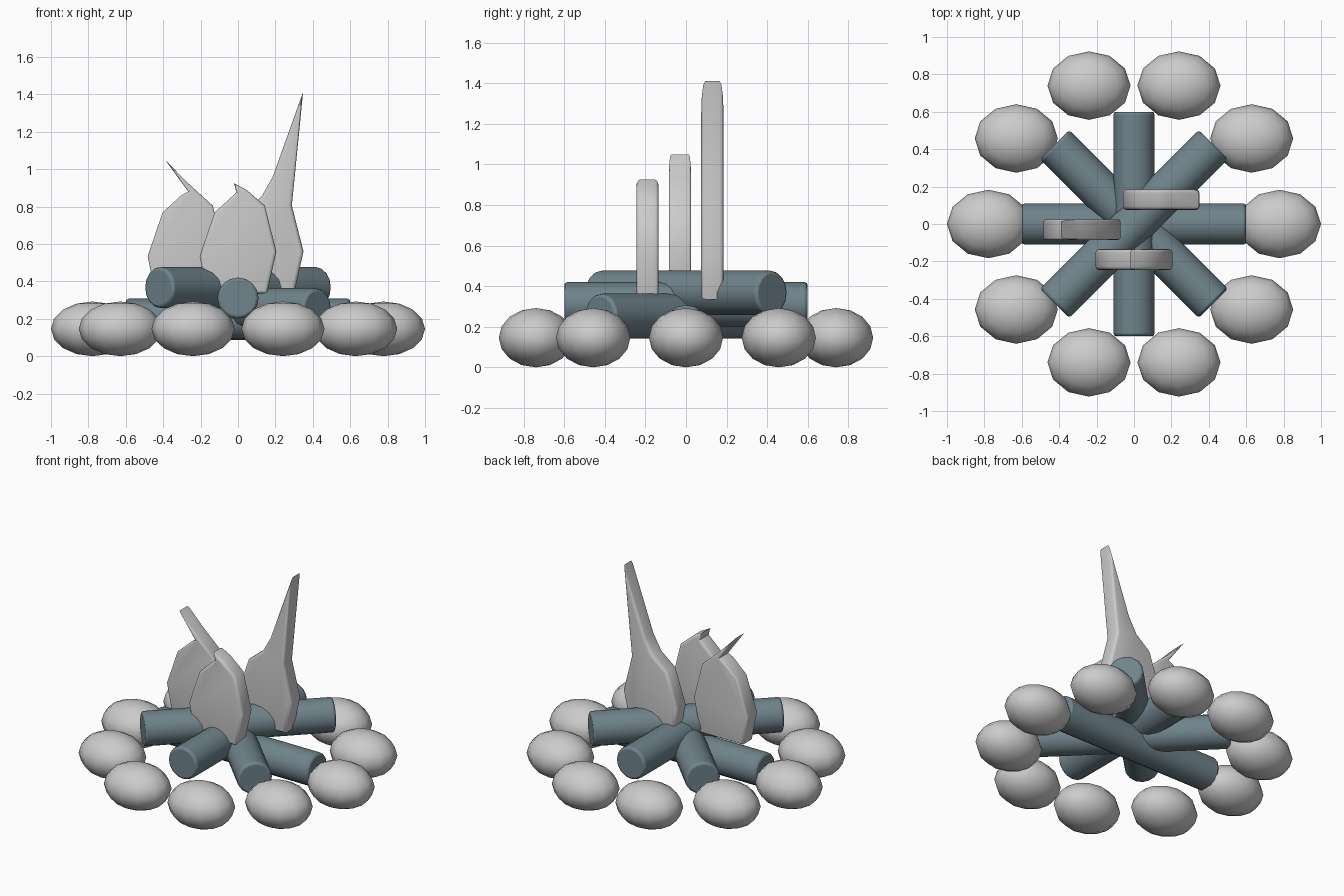
import bpy, bmesh, math

if "Cube" in bpy.data.objects:
    bpy.data.objects.remove(bpy.data.objects["Cube"])

wood = bpy.data.materials.new("wood")
wood.diffuse_color = (0.16, 0.23, 0.26, 1)
wood.use_nodes = True
wood.node_tree.nodes["Principled BSDF"].inputs["Base Color"].default_value = wood.diffuse_color


def smooth(ob, angle):
    bpy.ops.object.select_all(action='DESELECT')
    ob.select_set(True)
    bpy.context.view_layer.objects.active = ob
    bpy.ops.object.shade_smooth_by_angle(angle=math.radians(angle))


# ring of flattened stones
for i in range(10):
    a = i * math.tau / 10
    bpy.ops.mesh.primitive_uv_sphere_add(
        segments=12, ring_count=8, radius=1,
        location=(0.778 * math.cos(a), 0.778 * math.sin(a), 0.146))
    stone = bpy.context.object
    stone.name = f"stone_{i + 1}"
    stone.scale = (0.222, 0.183, 0.146)
    bpy.ops.object.transform_apply(location=False, rotation=False, scale=True)
    smooth(stone, 60)

# four crossed logs, each stacked a little higher: (angle, height)
for i, (deg, z) in enumerate([(0, 0.197), (-45, 0.253), (90, 0.31), (45, 0.367)]):
    bpy.ops.mesh.primitive_cylinder_add(
        vertices=16, radius=0.11, depth=1.2, location=(0, 0, z),
        rotation=(0, math.pi / 2, math.radians(deg)))
    log = bpy.context.object
    log.name = f"log_{i + 1}"
    log.data.materials.append(wood)
    bev = log.modifiers.new("rounded_ends", 'BEVEL')
    bev.width = 0.015
    bev.segments = 2
    bev.limit_method = 'ANGLE'
    bev.angle_limit = math.radians(50)
    smooth(log, 40)


# flame: flat leaf body shared by all, with its own tip (left root, tip, right root)
def flame(name, x, y, tip):
    outline = [(-0.165, 0.335), (0.155, 0.335), (0.205, 0.56), (0.143, 0.805)]
    outline += tip[::-1] + [(-0.125, 0.768), (-0.205, 0.535)]
    bm = bmesh.new()
    face = bm.faces.new([bm.verts.new((px, -0.055, pz)) for px, pz in outline])
    ext = bmesh.ops.extrude_face_region(bm, geom=[face])
    new = [v for v in ext["geom"] if isinstance(v, bmesh.types.BMVert)]
    bmesh.ops.translate(bm, verts=new, vec=(0, 0.11, 0))
    if not any(abs(f.normal.y) > 0.9 and f.calc_center_median().y < 0 for f in bm.faces):
        bm.faces.new([v for v in bm.verts if v.co.y < 0])
    bmesh.ops.recalc_face_normals(bm, faces=bm.faces)
    # round the rims of both flat sides
    rims = [e for e in bm.edges if abs(e.verts[0].co.y - e.verts[1].co.y) < 0.01]
    bmesh.ops.bevel(bm, geom=rims, offset=0.02, segments=3, profile=0.5,
                    affect='EDGES', clamp_overlap=True)
    me = bpy.data.meshes.new(name)
    bm.to_mesh(me)
    bm.free()
    ob = bpy.data.objects.new(name, me)
    ob.location = (x, y, 0)
    bpy.context.collection.objects.link(ob)
    smooth(ob, 35)


flame("front_flame", 0, -0.19,
      [(-0.03, 0.855), (-0.008, 0.875), (-0.022, 0.925), (0.048, 0.887)])
flame("left_flame", -0.278, -0.03,
      [(-0.025, 0.86), (0.012, 0.88), (-0.112, 1.05), (0.0, 0.935)])
flame("right_flame", 0.145, 0.13,
      [(-0.02, 0.852), (0.04, 0.957), (0.203, 1.412)])
